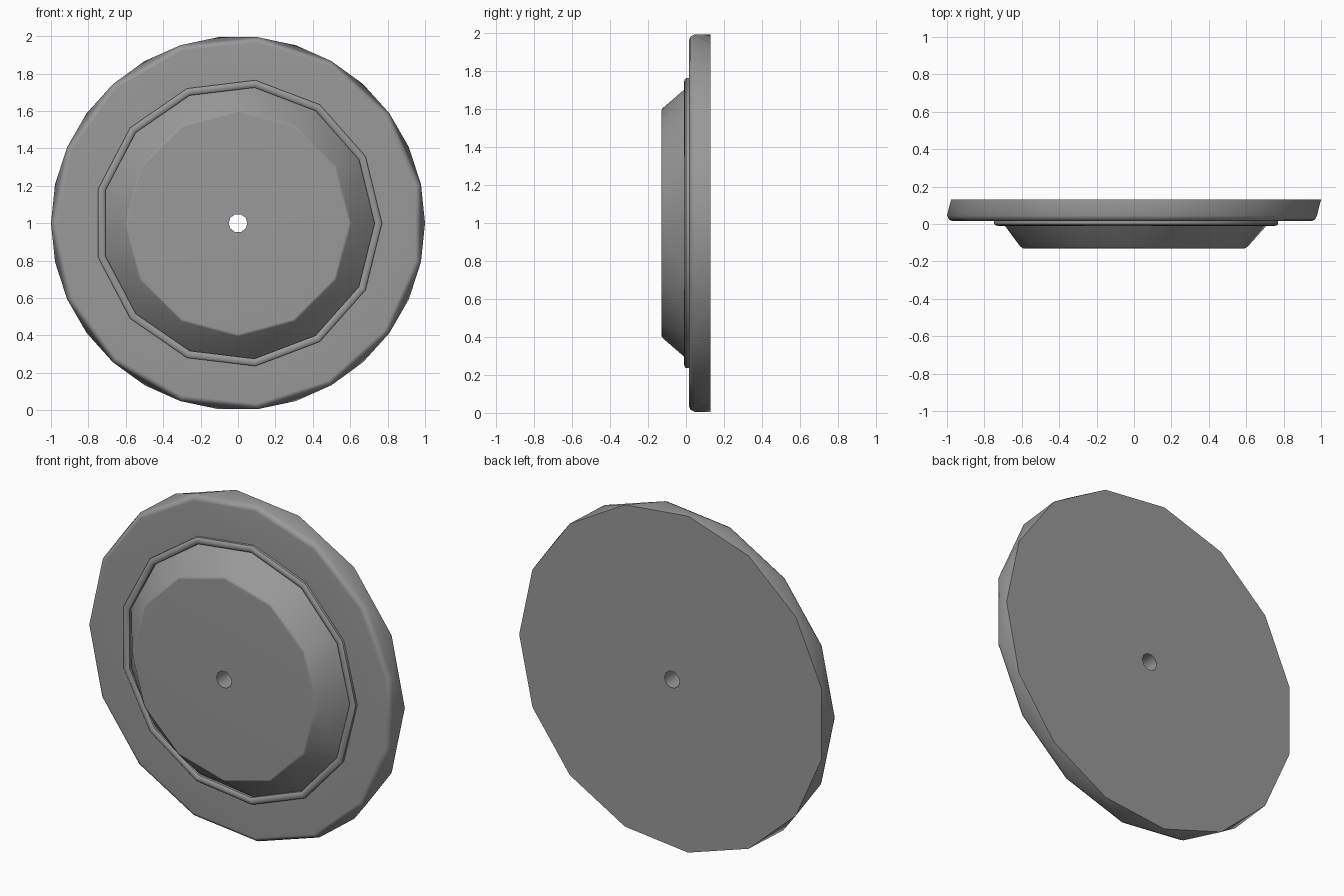
import bpy, bmesh, math

cube = bpy.data.objects.get("Cube")
if cube:
    bpy.data.objects.remove(cube, do_unlink=True)

grey = bpy.data.materials.new("plain grey")
grey.use_nodes = True
grey.diffuse_color = (0.32, 0.32, 0.32, 1)
grey.node_tree.nodes["Principled BSDF"].inputs["Base Color"].default_value = grey.diffuse_color


def add_ring(bm, radius, y, sides, turn=0):
    """Polygon ring around the y axis; turn is in fractions of one side."""
    step = math.tau / sides
    angles = [(i + turn) * step for i in range(sides + 1)]
    verts = [bm.verts.new((radius * math.cos(a), y, 1 + radius * math.sin(a)))
             for a in angles[:-1]]
    return verts + verts[:1], angles


def join_rings(bm, first, second):
    """Close the band between two rings whose side counts may differ."""
    (a, a_ang), (b, b_ang) = first, second
    i = j = 0
    while i < len(a) - 1 or j < len(b) - 1:
        next_a = a_ang[i + 1] if i < len(a) - 1 else math.inf
        next_b = b_ang[j + 1] if j < len(b) - 1 else math.inf
        if abs(next_a - next_b) < 1e-5:
            bm.faces.new((a[i], a[i + 1], b[j + 1], b[j]))
            i, j = i + 1, j + 1
        elif next_a < next_b:
            bm.faces.new((a[i], a[i + 1], b[j]))
            i += 1
        else:
            bm.faces.new((a[i], b[j + 1], b[j]))
            j += 1


def turned_part(name, profile):
    bm = bmesh.new()
    rings = [add_ring(bm, *p) for p in profile]
    for first, second in zip(rings, rings[1:]):
        join_rings(bm, first, second)
    mesh = bpy.data.meshes.new(name)
    bm.to_mesh(mesh)
    bm.free()
    mesh.materials.append(grey)
    obj = bpy.data.objects.new(name, mesh)
    bpy.context.collection.objects.link(obj)
    bpy.ops.object.select_all(action='DESELECT')
    obj.select_set(True)
    bpy.context.view_layer.objects.active = obj
    bpy.ops.object.shade_smooth_by_angle(angle=math.radians(40))
    weighted = obj.modifiers.new("flat caps", 'WEIGHTED_NORMAL')
    weighted.keep_sharp = True
    return obj


BACK, FACE, FRONT = 0.13, 0.015, -0.13
RIM, INNER, HUB, BORE = 15, 13, 12, 10      # number of sides

# Wide flange: flat back, twisted rim, rounded front edge
turned_part("flange", [
    (0.05, BACK, BORE),
    (1.0, BACK, RIM),
    (1.0, 0.045, RIM, 0.5),
    (0.99, 0.025, RIM, 0.5),
    (0.97, FACE, RIM, 0.5),
    (0.73, FACE, INNER),
])

# Raised centre with sloping sides and the bore through everything
turned_part("raised_centre", [
    (0.73, FACE, INNER),
    (0.607, -0.122, HUB),
    (0.592, FRONT, HUB),
    (0.05, FRONT, BORE),
    (0.05, BACK, BORE),
])

# Rounded bead around the foot of the raised centre
bead = [(0.77, FACE), (0.77, 0.0), (0.763, -0.007), (0.75, -0.01),
        (0.737, -0.007), (0.73, 0.0), (0.73, FACE)]
turned_part("bead_ring", [(r, y, INNER) for r, y in bead])
